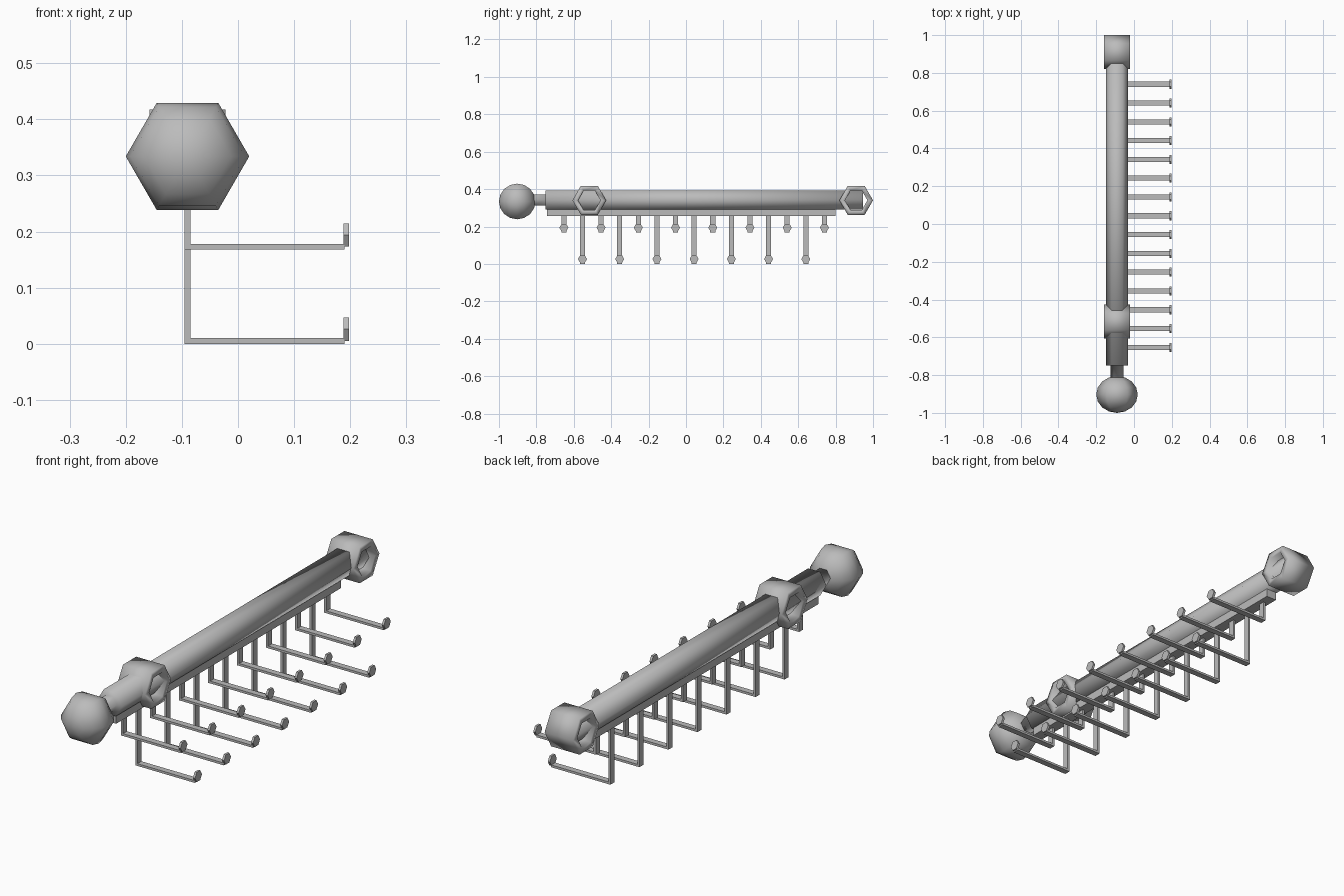
import bpy, bmesh, math
from mathutils import Vector

if "Cube" in bpy.data.objects:
    bpy.data.objects.remove(bpy.data.objects["Cube"])

# Single grey metal
grey = bpy.data.materials.new("grey_metal")
grey.use_nodes = True
colour = (0.5, 0.5, 0.5, 1)
grey.diffuse_color = colour
next(n for n in grey.node_tree.nodes if n.type == "BSDF_PRINCIPLED").inputs["Base Color"].default_value = colour

CX, CZ = -0.09, 0.342


def finish(name, bm, smooth):
    bmesh.ops.remove_doubles(bm, verts=bm.verts, dist=1e-5)
    bmesh.ops.recalc_face_normals(bm, faces=bm.faces)
    for f in bm.faces:
        f.smooth = smooth
    mesh = bpy.data.meshes.new(name)
    bm.to_mesh(mesh)
    bm.free()
    mesh.materials.append(grey)
    obj = bpy.data.objects.new(name, mesh)
    bpy.context.collection.objects.link(obj)
    return obj


def lathe(name, profile, centre, axis, closed=False, smooth=True):
    """Six-sided turning of (along, radius) pairs about the x or y axis."""
    bm = bmesh.new()
    rings = []
    for along, r in profile:
        ring = []
        for k in range(6):
            a = k * math.pi / 3
            u, w = r * math.cos(a), r * math.sin(a)
            p = (u, along, w) if axis == "y" else (along, u, w)
            ring.append(bm.verts.new(Vector(p) + Vector(centre)))
        rings.append(ring)
    pairs = list(zip(rings, rings[1:]))
    if closed:
        pairs.append((rings[-1], rings[0]))
    else:
        for (along, r), ring in ((profile[0], rings[0]), (profile[-1], rings[-1])):
            if r > 1e-4:
                bm.faces.new(ring)
    for a, b in pairs:
        for k in range(6):
            j = (k + 1) % 6
            bm.faces.new((a[k], a[j], b[j], b[k]))
    return finish(name, bm, smooth)


def add_box(bm, low, high):
    made = bmesh.ops.create_cube(bm, size=1)["verts"]
    for v in made:
        v.co = [(l + h) / 2 + c * (h - l) for l, h, c in zip(low, high, v.co)]


# Ball at the front end
steps = 8
ball = [(-0.0975 * math.cos(math.pi * i / steps), 0.11 * math.sin(math.pi * i / steps))
        for i in range(steps + 1)]
lathe("end_ball", ball, (CX, -0.9025, 0.334), "y")

# Pipe with its narrow neck
lathe("pipe", [(-0.83, 0.035), (-0.75, 0.035), (-0.75, 0.0585), (0.945, 0.0585)],
      (CX, 0, CZ), "y")

# Two hexagonal rings lying across the pipe
for name, y in (("front_ring", -0.517), ("back_ring", 0.91)):
    lathe(name, [(-0.068, 0.09), (0.068, 0.09), (0.068, 0.06), (-0.068, 0.06)],
          (CX, y, 0.34), "x", closed=True)

# Rail under the pipe
bm = bmesh.new()
add_box(bm, (CX - 0.025, -0.742, 0.255), (CX + 0.025, 0.8, 0.298))
finish("hook_rail", bm, False)

# Alternating short and long bent-strip hooks with tip plates
for i in range(15):
    y = -0.653 + 0.0995 * i
    z = 0.0 if i % 2 else 0.168
    bm = bmesh.new()
    add_box(bm, (CX - 0.005, y - 0.0135, z), (CX + 0.005, y + 0.0135, 0.26))
    add_box(bm, (CX + 0.005, y - 0.0135, z), (0.19, y + 0.0135, z + 0.01))
    finish(f"hook_{i + 1}", bm, False)
    lathe(f"hook_tip_{i + 1}", [(-0.005, 0.024), (0.005, 0.024)],
          (0.193, y, z + 0.026), "x", smooth=False)
